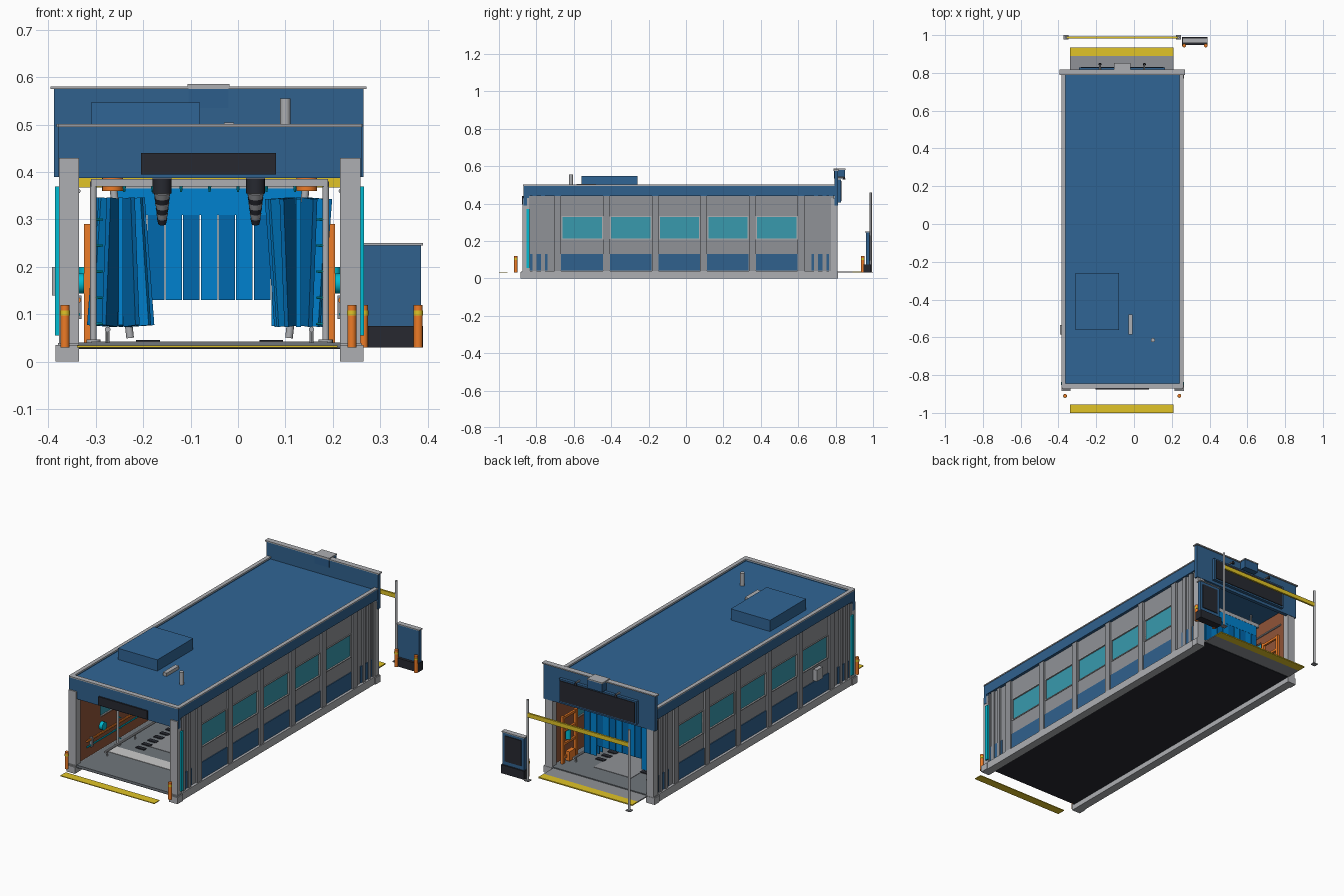
import bpy, math
from mathutils import Vector

if "Cube" in bpy.data.objects:
    bpy.data.objects.remove(bpy.data.objects["Cube"])

COL = dict(navy=(.03, .12, .27), blue=(.025, .11, .26), roof=(.03, .13, .30), cloth=(.0, .22, .62), cloth2=(.0, .14, .42),
           grey=(.28, .29, .31), light=(.42, .43, .45), floor=(.16, .18, .2), dark=(.02, .022, .03), glass=(.04, .32, .42),
           cyan=(.0, .5, .65), yellow=(.75, .55, .02), orange=(.85, .2, .02), brown=(.28, .09, .04), white=(.75, .75, .75))
MATS = {}
for k, c in COL.items():
    MATS[k] = bpy.data.materials.new(k)
    MATS[k].diffuse_color = (*c, 1)
CX = -0.06          # building centreline

def finish(o, name, col):
    o.name = name
    o.data.materials.append(MATS[col])
    return o

def box(name, x, y, z, col, rot=(0, 0, 0)):
    """Box from (min, max) ranges."""
    bpy.ops.mesh.primitive_cube_add(size=1, location=[(a + b) / 2 for a, b in (x, y, z)], rotation=rot)
    o = bpy.context.object
    o.scale = [abs(b - a) for a, b in (x, y, z)]
    return finish(o, name, col)

def rod(name, p, q, r, col, r2=None, n=16):
    """Cylinder or cone from p to q."""
    p, q = Vector(p), Vector(q)
    d = q - p
    bpy.ops.mesh.primitive_cone_add(vertices=n, radius1=r, radius2=r if r2 is None else r2, depth=d.length,
                                    location=(p + q) / 2, rotation=d.to_track_quat('Z', 'Y').to_euler())
    o = finish(bpy.context.object, name, col)
    bpy.ops.object.shade_smooth_by_angle()
    return o

def sx(s, a, b):
    """x range at distances a..b from the centreline on side s."""
    return tuple(sorted((CX + s * a, CX + s * b)))

# floor, ramp and stripes
box("floor_plate", (-.34, .22), (-.87, .81), (.03, .041), 'floor')
box("floor_underside", (-.34, .22), (-.87, .81), (.027, .03), 'dark')
box("exit_ramp", (-.34, .21), (.81, .89), (.03, .036), 'grey')
box("exit_stripe", (-.34, .21), (.89, .935), (.03, .036), 'yellow')
box("entry_stripe", (-.34, .21), (-1, -.955), (.03, .034), 'yellow')
box("floor_white_stripe", (-.31, .19), (-.66, -.59), (.041, .043), 'white')
box("conveyor_plate", (-.17, .05), (-.5, .7), (.041, .043), 'grey')
for gx in (-.19, .07):
    for i in range(24):
        y = -.55 + i * .05
        box("floor_grate_slat", (gx - .025, gx + .025), (y, y + .022), (.041, .0455), 'dark')

# side walls with window openings
wins = [-.66 + .26 * i for i in range(5)]
for s in (-1, 1):
    box("wall_footing", sx(s, .275, .32), (-.88, .81), (0, .04), 'light')
    box("wall_lower", sx(s, .288, .305), (-.84, .79), (.04, .21), 'grey')
    box("wall_upper", sx(s, .288, .305), (-.84, .79), (.33, .44), 'grey')
    for z in ((.041, .21), (.33, .44)):
        box("inner_wall_lining", sx(s, .284, .288), (-.84, .79), z, 'brown')
    edges = [-.84] + [e for w in wins for e in (w, w + .21)] + [.79]
    for a, b in zip(edges[::2], edges[1::2]):
        box("wall_between_windows", sx(s, .288, .305), (a, b), (.21, .33), 'grey')
        box("inner_lining_between_windows", sx(s, .284, .288), (a, b), (.21, .33), 'brown')
    for w in wins:
        box("window_glass", sx(s, .293, .301), (w, w + .21), (.21, .33), 'glass')
        for z in (.208, .328):
            box("window_rail", sx(s, .286, .309), (w - .005, w + .215), (z, z + .005), 'light')
        for y in (w - .005, w + .21):
            box("window_stile", sx(s, .286, .309), (y, y + .005), (.21, .33), 'light')
        box("lower_wall_panel", sx(s, .305, .309), (w - .04, w + .215), (.042, .13), 'navy')
    for i in range(6):
        y = -.685 + .26 * i
        box("wall_pilaster", sx(s, .3, .316), (y - .018, y + .018), (.035, .44), 'grey')
    # ribbed end bays and light fins
    for e in (-1, 1):
        yc = -.035 + e * .755
        for d in (-.025, .02, .055):
            box("end_bay_rib", sx(s, .3, .313), (yc + e * d - .011, yc + e * d + .011), (.035, .44), 'grey')
        box("end_bay_panel", sx(s, .305, .309), (yc - .05, yc + .05), (.042, .13), 'navy')
    box("corner_light_fin", sx(s, .316, .326), (-.853, -.836), (.055, .37), 'cyan')
    # corner pillars
    for y in ((-.875, -.84), (.775, .81)):
        box("corner_pillar", sx(s, .275, .318), y, (.03, .43), 'light')
    box("pillar_base", sx(s, .275, .325), (-.885, -.84), (0, .035), 'light')
    box("pillar_base", sx(s, .275, .325), (.77, .812), (0, .035), 'light')
    # roof fascia
    box("side_fascia", sx(s, .305, .32), (-.86, .8), (.44, .495), 'navy')
    box("side_fascia_cap", sx(s, .302, .323), (-.865, .8), (.495, .501), 'light')
box("utility_box", (-.392, -.37), (-.585, -.535), (.14, .2), 'light')

# roof and front fascia
box("roof_deck", (-.37, .25), (-.85, .8), (.44, .488), 'roof')
box("front_fascia", (-.38, .26), (-.868, -.85), (.39, .495), 'navy')
box("front_fascia_lower", (-.376, .256), (-.865, -.84), (.388, .44), 'roof')
box("front_fascia_cap", (-.38, .26), (-.872, -.845), (.495, .501), 'light')
box("front_dark_panel", (-.205, .08), (-.876, -.866), (.395, .44), 'dark')
box("roof_unit", (-.31, -.08), (-.56, -.26), (.485, .547), 'roof')
rod("roof_vent_pipe", (.1, -.615, .485), (.1, -.615, .555), .011, 'light')
box("roof_small_duct", (-.03, -.008), (-.585, -.48), (.487, .505), 'light')

# tall rear parapet with sign board and lamps
box("rear_parapet", (-.388, .265), (.793, .812), (.39, .575), 'navy')
box("rear_parapet_cap", (-.395, .271), (.788, .818), (.575, .581), 'light')
box("sign_board_frame", (-.29, .165), (.81, .828), (.405, .528), 'navy')
box("sign_board_face", (-.28, .155), (.826, .832), (.413, .52), 'dark')
box("sign_top_box", (-.104, -.02), (.79, .85), (.535, .584), 'blue')
box("sign_top_box_lid", (-.106, -.018), (.788, .852), (.58, .586), 'light')
for x in (-.18, .055):
    rod("sign_lamp_arm", (x, .81, .54), (x, .845, .54), .004, 'light', n=8)
    rod("sign_lamp", (x, .845, .543), (x, .845, .528), .004, 'dark', .008, n=12)

# bollards
for x, y in ((-.365, -.91), (.24, -.91), (.265, .945), (.38, .945)):
    rod("bollard", (x, y, .03), (x, y, .12), .0095, 'orange')
    rod("bollard_band", (x, y, .098), (x, y, .108), .0102, 'yellow')

# clearance bar
for x in (-.36, .235):
    rod("clearance_post", (x, .988, .033), (x, .988, .46), .006, 'light')
    box("clearance_post_foot", (x - .013, x + .013), (.976, 1), (.03, .035), 'grey')
box("clearance_bar", (-.36, .235), (.983, .993), (.368, .39), 'yellow')

# menu kiosk
box("kiosk_base", (.255, .39), (.948, .99), (.03, .075), 'dark')
box("kiosk_body", (.26, .386), (.962, .982), (.075, .245), 'navy')
box("kiosk_screen", (.275, .371), (.98, .986), (.095, .23), 'dark')
box("kiosk_cap", (.256, .39), (.958, .986), (.245, .25), 'light')

# spray arches with nozzles
for y in (-.57, .3):
    for s in (-1, 1):
        x = CX + s * .245
        rod("spray_arch_post", (x, y, .041), (x, y, .38), .007, 'light')
        rod("spray_arch_foot", (x, y, .041), (x, y, .047), .015, 'light')
        for i in range(5):
            z = .08 + i * .055
            rod("spray_nozzle", (x, y, z), (x - s * .02, y, z), .004, 'cyan', .002, n=8)
    box("spray_arch_beam", (CX - .25, CX + .25), (y - .008, y + .008), (.37, .385), 'light')
    for i in range(7):
        x = CX - .18 + i * .06
        rod("top_spray_nozzle", (x, y, .372), (x, y, .358), .004, 'cyan', .002, n=8)

# ribbed overhead blowers
for x in (-.16, .037):
    rod("blower_hood", (x, -.72, .39), (x, -.72, .355), .02, 'dark')
    for i in range(6):
        y, z = -.72 + i * .007, .357 - i * .011
        rod("blower_rib", (x, y, z), (x, y + .004, z - .012), .018 - i * .0014, 'dark' if i % 2 else 'grey', .015 - i * .0014)
    box("blower_mount", (x - .02, x + .02), (-.75, -.69), (.385, .44), 'grey')

# wall rails, discs and floor guide rails
for s in (-1, 1):
    x = CX + s * .277
    rod("orange_wall_rail", (x, -.78, .13), (x, .5, .13), .006, 'orange', n=8)
    rod("cyan_wall_rail", (x, -.78, .1), (x, .5, .1), .004, 'cyan', n=8)
    rod("upper_wall_pipe", (x, -.78, .36), (x, .75, .36), .005, 'light', n=8)
    rod("wall_disc", (CX + s * .285, -.65, .165), (CX + s * .265, -.65, .165), .021, 'cyan')
    for y in (-.75, -.3, .15, .48):
        box("rail_bracket", sx(s, .27, .286), (y, y + .012), (.09, .14), 'grey')
    g = CX + s * .215
    rod("guide_rail", (g, -.72, .068), (g, .72, .068), .006, 'light', n=10)
    for i in range(7):
        y = -.7 + i * .233
        rod("guide_rail_post", (g, y, .041), (g, y, .068), .004, 'light', n=8)

# upright cloth brushes with leaning shafts
for y in (-.18, .48):
    for s in (-1, 1):
        bx = CX + s * .18
        lean = s * .025
        rod("brush_shaft", (bx + lean, y, .385), (bx - lean * .5, y, .05), .008, 'light')
        rod("brush_motor", (bx + lean, y, .36), (bx + lean, y, .39), .022, 'orange')
        for i in range(12):
            a = i * math.tau / 12
            px, py = bx + lean * .3 + math.cos(a) * .036, y + math.sin(a) * .036
            o = box("brush_cloth_strip", (px - .025, px + .025), (py - .005, py + .005), (.075, .345),
                    'cloth' if i % 2 else 'cloth2')
            o.rotation_euler = (0, s * .075, a)

# hanging cloth curtains
for y, skip in ((-.02, 1), (.16, 0), (.62, 0)):
    box("curtain_carrier", (-.28, .16), (y - .03, y + .03), (.365, .385), 'light')
    for k in range(3):
        yy = y - .025 + k * .025
        box("curtain_header", (-.265, .145), (yy - .004, yy + .004), (.31, .37), 'cloth2' if k == 1 else 'cloth')
        for i in range(11):
            x = -.265 + i * .0373
            low = .075 if i in (0, 1, 9, 10) else .13
            box("curtain_strip", (x, x + .035), (yy - .003, yy + .003), (low, .312), 'cloth' if (i + k) % 2 else 'cloth2')
    for x in (-.25, .13):
        rod("curtain_hanger", (x, y, .38), (x, y, .44), .005, 'grey', n=8)

# orange equipment frames by the exit
for s in (-1, 1):
    for y in (.64, .75):
        box("equipment_frame_post", sx(s, .25, .265), (y - .008, y + .008), (.041, .29), 'orange')
    for z in (.07, .14, .21, .28):
        box("equipment_frame_rung", sx(s, .252, .263), (.64, .75), (z - .006, z + .006), 'orange')
    box("equipment_motor", sx(s, .238, .262), (.67, .72), (.045, .095), 'orange')
    rod("equipment_tank", (CX + s * .262, .695, .15), (CX + s * .262, .695, .2), .014, 'cyan')

for m in bpy.data.materials:
    if m.users and not m.is_grease_pencil:
        m.use_nodes = True
        m.node_tree.nodes["Principled BSDF"].inputs["Base Color"].default_value = m.diffuse_color
